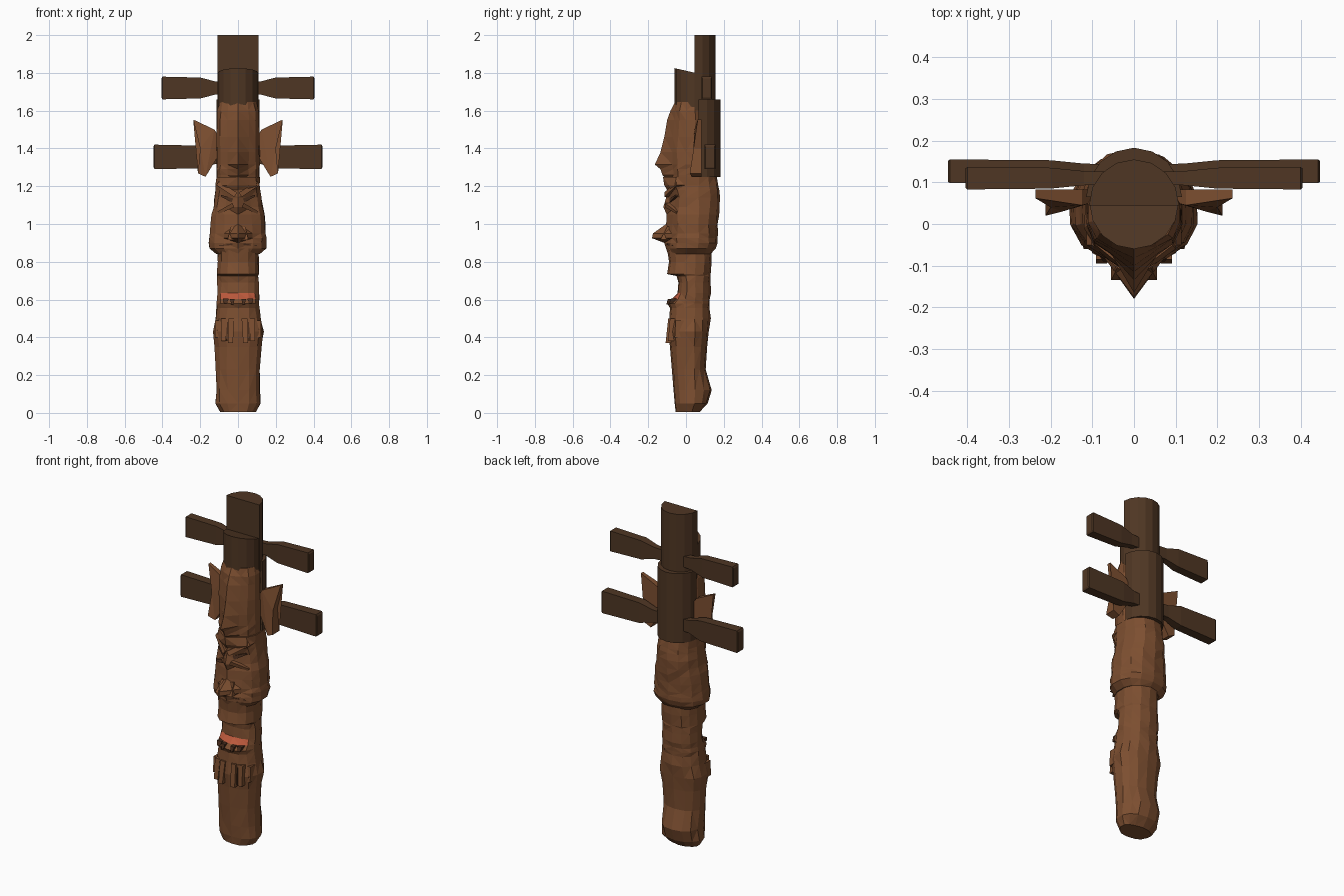
import bpy, bmesh, math, random

if "Cube" in bpy.data.objects:
    bpy.data.objects.remove(bpy.data.objects["Cube"])

random.seed(4)

def material(name, rgb):
    m = bpy.data.materials.new(name)
    m.diffuse_color = (*rgb, 1)
    m.use_nodes = True
    m.node_tree.nodes["Principled BSDF"].inputs["Base Color"].default_value = m.diffuse_color
    return m

CARVED = material("carved brown wood", (0.205, 0.078, 0.030))
DARK = material("dark brown wood", (0.078, 0.037, 0.017))
LIP = material("red lip paint", (0.50, 0.10, 0.045))
GROOVE = material("shadow brown", (0.065, 0.026, 0.012))

def finish(bm, name, *mats):
    bmesh.ops.recalc_face_normals(bm, faces=bm.faces)
    me = bpy.data.meshes.new(name)
    bm.to_mesh(me)
    bm.free()
    for m in mats:
        me.materials.append(m)
    ob = bpy.data.objects.new(name, me)
    bpy.context.collection.objects.link(ob)
    return ob

def mirrored(bm):
    """Adds a copy of everything reflected in x."""
    new = bmesh.ops.duplicate(bm, geom=bm.verts[:] + bm.edges[:] + bm.faces[:])["geom"]
    for v in new:
        if isinstance(v, bmesh.types.BMVert):
            v.co.x = -v.co.x

def loft(bm, rings):
    """Joins rings of points and caps both ends."""
    vs = [[bm.verts.new(p) for p in r] for r in rings]
    n = len(vs[0])
    for a, b in zip(vs, vs[1:]):
        for i in range(n):
            bm.faces.new((a[i], a[(i + 1) % n], b[(i + 1) % n], b[i]))
    bm.faces.new(vs[0])
    bm.faces.new(vs[-1])

def carved_ring(z, w, f, b, nose=None, mid=0.03, n=14, jit=0.003):
    """Rounded cross-section: half width, front y, back y, ridge y at centre front."""
    pts = []
    for i in range(n):
        a = 2 * math.pi * i / n
        s, c = math.sin(a), math.cos(a)
        x = w * math.copysign(abs(s) ** 0.85, s)
        y = mid - (mid - f) * abs(c) ** 0.85 if c > 0 else mid + (b - mid) * abs(c) ** 0.9
        if i == 0 and nose is not None:
            y = nose
        k = jit if i else 0
        pts.append((x + random.uniform(-k, k), y + random.uniform(-k, k), z))
    return pts

def carving(name, rows, mid=0.03):
    bm = bmesh.new()
    loft(bm, [carved_ring(*r, mid=mid) for r in rows])
    for f in bm.faces:
        c = f.calc_center_median()
        if 0.606 < c.z < 0.632 and c.y < 0.0 and abs(c.x) < 0.1:
            f.material_index = 1
    bmesh.ops.triangulate(bm, faces=[f for f in bm.faces if len(f.verts) == 4])
    return finish(bm, name, CARVED, LIP)

# Lower figure: body, hand bulge and hollow open mouth
carving("lower_figure", [
    (0.005, .095, -.055, .07), (0.05, .12, -.06, .115), (0.12, .117, -.066, .137),
    (0.23, .118, -.075, .105), (0.35, .125, -.085, .112), (0.43, .138, -.095, .12),
    (0.50, .122, -.088, .13), (0.555, .115, -.085, .125), (0.58, .115, -.10, .127),
    (0.604, .114, -.075, .128), (0.634, .112, -.045, .13), (0.69, .11, -.04, .13),
    (0.725, .11, -.05, .132), (0.735, .112, -.10, .132), (0.80, .11, -.09, .135),
    (0.87, .11, -.10, .135)], mid=0.02)

# Middle face: cheeks, jutting nose, eye hollow and brow ledge
carving("middle_face", [
    (0.84, .115, -.085, .13, -.095), (0.87, .152, -.09, .155, -.105), (0.90, .156, -.09, .166, -.115),
    (0.925, .153, -.085, .167, -.18), (0.95, .15, -.085, .168, -.175), (1.00, .148, -.08, .17, -.105),
    (1.05, .142, -.078, .174, -.102), (1.09, .134, -.07, .178, -.12), (1.14, .126, -.068, .18, -.105),
    (1.18, .12, -.085, .177, -.10), (1.205, .12, -.10, .172, -.115), (1.25, .118, -.09, .165, -.122)])

# Bird head with a ridged hooked beak
carving("bird_head", [
    (1.22, .112, -.08, .10, -.09), (1.26, .116, -.075, .10, -.125), (1.29, .116, -.08, .10, -.135),
    (1.315, .116, -.082, .10, -.165), (1.38, .116, -.085, .10, -.135), (1.46, .116, -.08, .10, -.115),
    (1.55, .115, -.07, .10, -.10), (1.60, .112, -.062, .10, -.082), (1.645, .10, -.05, .09, -.058)])

def half_log(name, z0, z1, w, flat, bulge, rise=0.0):
    """Half-round timber: flat side at y=flat, rounded side reaching y=bulge."""
    bm = bmesh.new()
    arc = [(w * math.cos(math.pi * i / 8), flat + (bulge - flat) * math.sin(math.pi * i / 8)) for i in range(9)]
    loft(bm, [[(x, y, z0) for x, y in arc],
              [(x, y, z1 + rise * (y - flat) / (bulge - flat)) for x, y in arc]])
    return finish(bm, name, DARK)

# Dark log pieces at the top and back
half_log("top_front_log", 1.62, 1.80, .107, .05, -.06, rise=.025)
half_log("top_back_log", 1.60, 2.00, .108, .045, .155)
half_log("back_log", 1.25, 1.66, .115, .065, .183)

def planks(name, z0, z1, reach, y0, y1):
    """Pair of side boards with narrow necks at the pole."""
    bm = bmesh.new()
    zc, h = (z0 + z1) / 2, (z1 - z0) / 2
    sections = [(.04, .5, .012), (.12, .58, .010), (.20, .92, .002),
                (reach - .005, 1, 0), (reach, .85, .004)]
    loft(bm, [[(x, y0 + d, zc - h * k), (x, y1 - d, zc - h * k),
               (x, y1 - d, zc + h * k), (x, y0 + d, zc + h * k)] for x, k, d in sections])
    mirrored(bm)
    return finish(bm, name, DARK)

planks("upper_planks", 1.66, 1.78, .405, .083, .137)
planks("lower_planks", 1.29, 1.42, .447, .098, .155)

# Ears: folded leaf outline with a raised outer rim
bm = bmesh.new()
ear = [(.105, .05, 1.47), (.125, .045, 1.50), (.237, .062, 1.553), (.20, .04, 1.40),
       (.212, .02, 1.268), (.172, .03, 1.25), (.105, .05, 1.36)]
loft(bm, [ear, [(x, .083, z) for x, y, z in ear]])
bmesh.ops.triangulate(bm, faces=[f for f in bm.faces if len(f.verts) > 4])
mirrored(bm)
finish(bm, "ears", CARVED)

def bar(bm, p, q, half, depth, taper=1.0):
    """Flat-fronted bar from p to q in the front plane."""
    dx, dz = q[0] - p[0], q[2] - p[2]
    l = math.hypot(dx, dz)
    nx, nz = -dz / l * half, dx / l * half
    loft(bm, [[(c[0] + nx * k, c[1], c[2] + nz * k), (c[0] - nx * k, c[1], c[2] - nz * k),
               (c[0] - nx * k, c[1] + depth, c[2] - nz * k), (c[0] + nx * k, c[1] + depth, c[2] + nz * k)]
              for c, k in ((p, 1), (q, taper))])

# Repeated carved details: (name, material, bars of start, end, half width, depth, taper)
details = [
    ("fingers", CARVED, [((.035, -.094, .50), (.04, -.108, .37), .016, .05, .8),
                         ((.075, -.085, .50), (.078, -.095, .38), .016, .05, .8),
                         ((.108, -.055, .49), (.11, -.06, .40), .014, .05, .8)]),
    ("finger_gaps", GROOVE, [((.056, -.087, .48), (.058, -.091, .38), .003, .02, 1)]),
    ("teeth", GROOVE, [((.03, -.096, .603), (.03, -.104, .575), .012, .03, .5),
                       ((.065, -.08, .605), (.066, -.09, .58), .016, .03, .5)]),
    ("brows", CARVED, [((.012, -.115, 1.155), (.108, -.05, 1.215), .014, .05, .8)]),
    ("eyes", GROOVE, [((.03, -.088, 1.125), (.09, -.057, 1.15), .011, .03, .4)]),
    ("cheek_folds", CARVED, [((.025, -.112, 1.10), (.105, -.052, 1.06), .012, .05, .6)]),
    ("mouth_corners", GROOVE, [((.03, -.103, .893), (.10, -.07, .885), .004, .03, .6)]),
    ("nostrils", CARVED, [((.035, -.135, .915), (.028, -.10, .985), .02, .06, .5)]),
]
for name, mat, bars in details:
    bm = bmesh.new()
    for b in bars:
        bar(bm, *b)
    mirrored(bm)
    finish(bm, name, mat)
